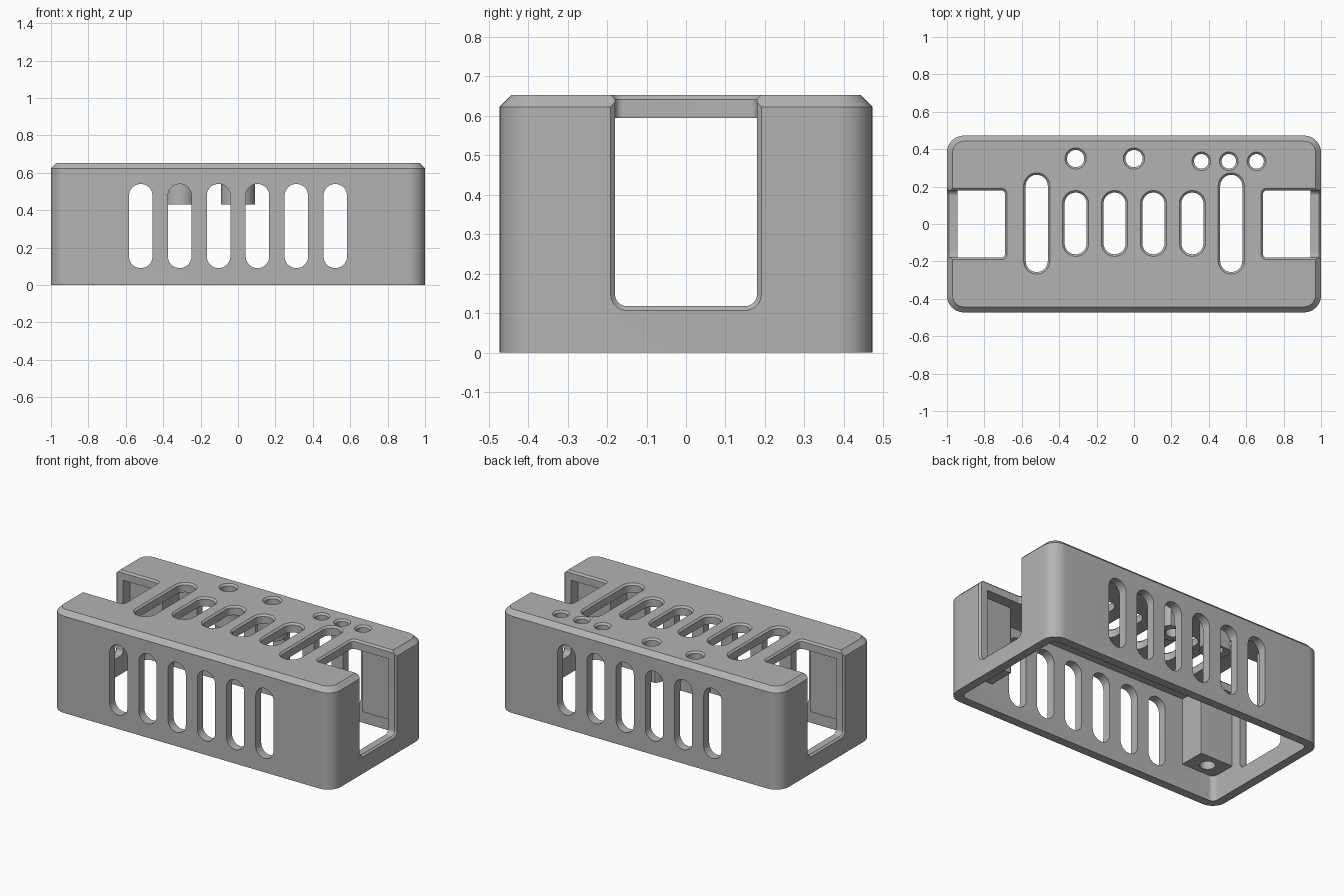
import bpy, bmesh, math

if "Cube" in bpy.data.objects:
    bpy.data.objects.remove(bpy.data.objects["Cube"])

# Single body colour
grey = bpy.data.materials.new("matte_grey")
grey.diffuse_color = (0.45, 0.45, 0.45, 1)
grey.use_nodes = True
grey.node_tree.nodes["Principled BSDF"].inputs["Base Color"].default_value = grey.diffuse_color

AXES = {"z": lambda u, v, d: (u, v, d),
        "y": lambda u, v, d: (u, d, v),
        "x": lambda u, v, d: (d, u, v)}


def ring(cu, cv, w, h, r, seg=10):
    """Rounded rectangle outline (becomes a stadium or circle at full radius)."""
    pts = []
    for k, (su, sv) in enumerate([(1, 1), (-1, 1), (-1, -1), (1, -1)]):
        for i in range(seg + 1):
            a = math.pi / 2 * (k + i / seg)
            pts.append((cu + su * (w / 2 - r) + r * math.cos(a),
                        cv + sv * (h / 2 - r) + r * math.sin(a)))
    return pts


def solid(name, centre, size, r, levels, axis="z"):
    """Loft a rounded outline through (depth, outward offset) levels."""
    bm = bmesh.new()
    loops = []
    for d, o in levels:
        pts = ring(*centre, size[0] + 2 * o, size[1] + 2 * o, r + o)
        loops.append([bm.verts.new(AXES[axis](u, v, d)) for u, v in pts])
    n = len(loops[0])
    for a, b in zip(loops, loops[1:]):
        for i in range(n):
            bm.faces.new((a[i], a[(i + 1) % n], b[(i + 1) % n], b[i]))
    bm.faces.new(loops[0])
    bm.faces.new(loops[-1])
    bmesh.ops.remove_doubles(bm, verts=bm.verts, dist=1e-5)
    bmesh.ops.recalc_face_normals(bm, faces=bm.faces)
    me = bpy.data.meshes.new(name)
    bm.to_mesh(me)
    bm.free()
    me.materials.append(grey)
    ob = bpy.data.objects.new(name, me)
    bpy.context.collection.objects.link(ob)
    return ob


def combine(target, tool, op="DIFFERENCE"):
    """Apply a boolean and discard the tool."""
    tool.hide_render = True
    mod = target.modifiers.new("bool", "BOOLEAN")
    mod.operation, mod.solver, mod.object = op, "EXACT", tool
    bpy.context.view_layer.objects.active = target
    bpy.ops.object.modifier_apply(modifier=mod.name)
    bpy.data.objects.remove(tool)


W, D, H = 2.0, 0.945, 0.653      # outer size
T, CH = 0.056, 0.011             # wall thickness, opening chamfer
TOP = [(0.5, 0), (H - CH, 0), (H + 0.05, CH + 0.05)]   # chamfered top opening

# Outer shell with bevelled top rim, hollow from below
case = solid("enclosure", (0, 0), (W, D), 0.09, [(0, 0), (H - 0.03, 0), (H, -0.03)])
combine(case, solid("cavity", (0, 0), (W - 2 * T, D - 2 * T), 0.036,
                    [(-0.1, 0), (H - T - 0.002, 0)]))

# Corner screw posts
for sx in (-1, 1):
    for sy in (-1, 1):
        combine(case, solid("post", (sx * 0.836, sy * 0.345), (0.25, 0.19), 0.0005,
                            [(0.165, 0), (0.62, 0)]), "UNION")
        combine(case, solid("screw_hole", (sx * 0.83, sy * 0.335), (0.09, 0.09), 0.045,
                            [(0.1, 0), (0.5, 0)]))

# Button guide tubes under the top
for x in (-0.312, 0):
    combine(case, solid("guide_tube", (x, 0.35), (0.18, 0.18), 0.09,
                        [(0.43, 0), (0.62, 0)]), "UNION")
    combine(case, solid("button_hole", (x, 0.35), (0.092, 0.092), 0.046,
                        [(0.3, 0)] + TOP[1:]))

# Indicator holes
for x in (0.36, 0.507, 0.655):
    combine(case, solid("indicator_hole", (x, 0.335), (0.078, 0.078), 0.039, TOP))

# Vent slots: six on each long wall
for i in range(6):
    x = (i - 2.5) * 0.208
    for s in (-1, 1):
        combine(case, solid("wall_vent", (x, 0.315), (0.126, 0.45), 0.063,
                            [(s * 0.41, 0), (s * 0.6, 0)], "y"))
    # Six on the top, the outer two longer
    length = 0.52 if i in (0, 5) else 0.33
    combine(case, solid("top_vent", (x, 0.003), (0.118, length), 0.059, TOP))

# End openings running from each end wall up into the top
for s in (-1, 1):
    combine(case, solid("end_opening", (0, 0.518), (0.36, 0.8), 0.03,
                        [(s * 0.9, 0), (s * (1 - CH), 0), (s * 1.05, CH + 0.05)], "x"))
    combine(case, solid("top_opening", (s * 0.99, 0), (0.6, 0.36), 0.02, TOP))

bpy.ops.object.select_all(action="DESELECT")
case.select_set(True)
bpy.context.view_layer.objects.active = case
bpy.ops.object.shade_smooth_by_angle(angle=math.radians(30))
